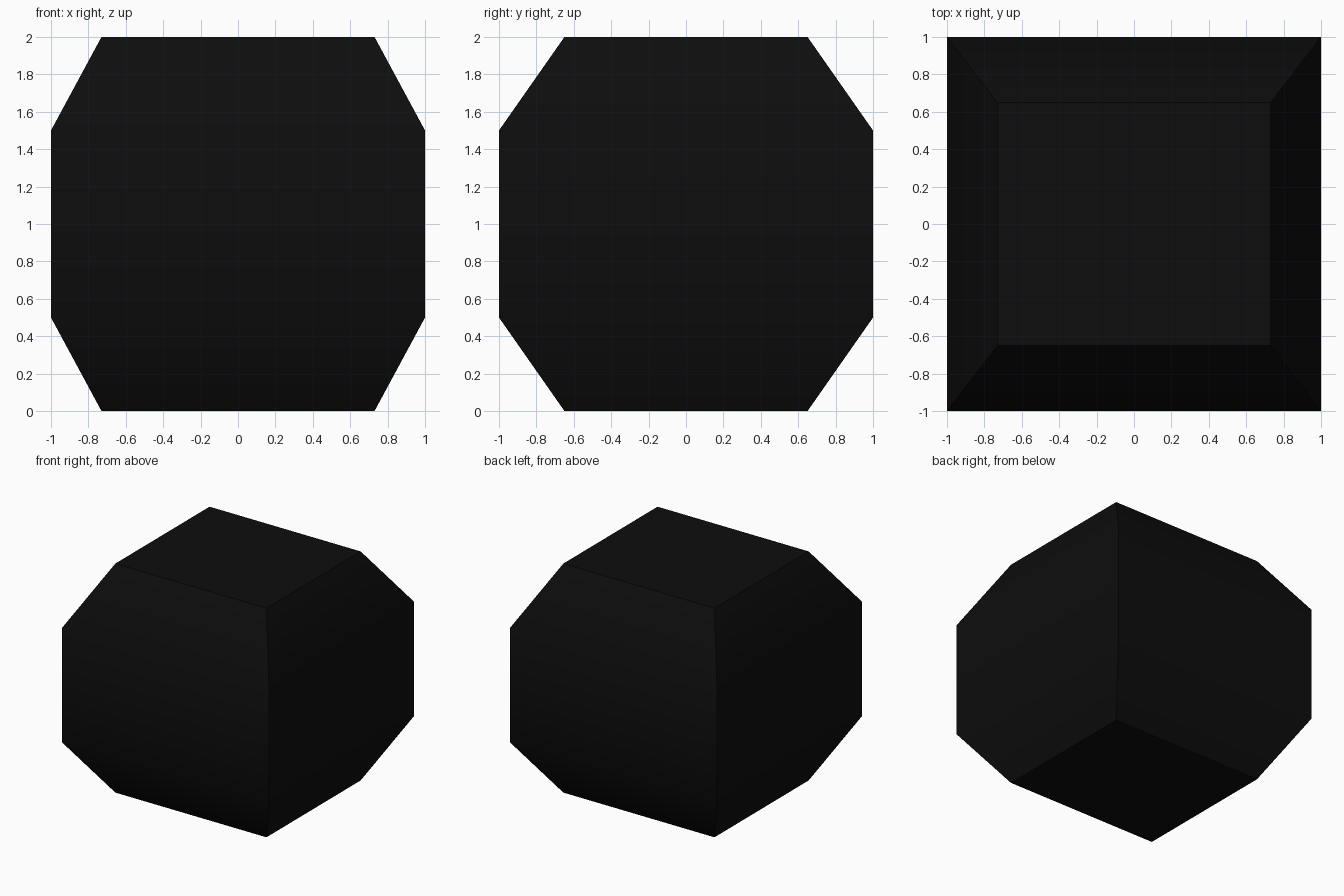
import bpy, bmesh
from math import radians

if "Cube" in bpy.data.objects:
    bpy.data.objects.remove(bpy.data.objects["Cube"])

# Cross-section rings of the block: (half width, half depth, height)
RINGS = [(0.73, 0.65, 0.0), (1.0, 1.0, 0.5), (1.0, 1.0, 1.5), (0.73, 0.65, 2.0)]

bm = bmesh.new()
rings = [[bm.verts.new((sx * w, sy * d, z))
          for sx, sy in ((-1, -1), (1, -1), (1, 1), (-1, 1))]
         for w, d, z in RINGS]

# Side walls between neighbouring rings
for low, high in zip(rings, rings[1:]):
    for i in range(4):
        j = (i + 1) % 4
        bm.faces.new((low[i], low[j], high[j], high[i]))

# Flat bottom and top
bm.faces.new(rings[0][::-1])
bm.faces.new(rings[-1])
bmesh.ops.recalc_face_normals(bm, faces=bm.faces[:])

mesh = bpy.data.meshes.new("tapered_block")
bm.to_mesh(mesh)
bm.free()
block = bpy.data.objects.new("tapered_block", mesh)
bpy.context.collection.objects.link(block)

# Near-black finish
black = bpy.data.materials.new("black")
black.diffuse_color = (0.004, 0.004, 0.004, 1)
black.use_nodes = True
black.node_tree.nodes["Principled BSDF"].inputs["Base Color"].default_value = black.diffuse_color
mesh.materials.append(black)

# Soft shading across the tapers, crisp corners and end faces
bpy.context.view_layer.objects.active = block
block.select_set(True)
bpy.ops.object.shade_smooth_by_angle(angle=radians(45))
